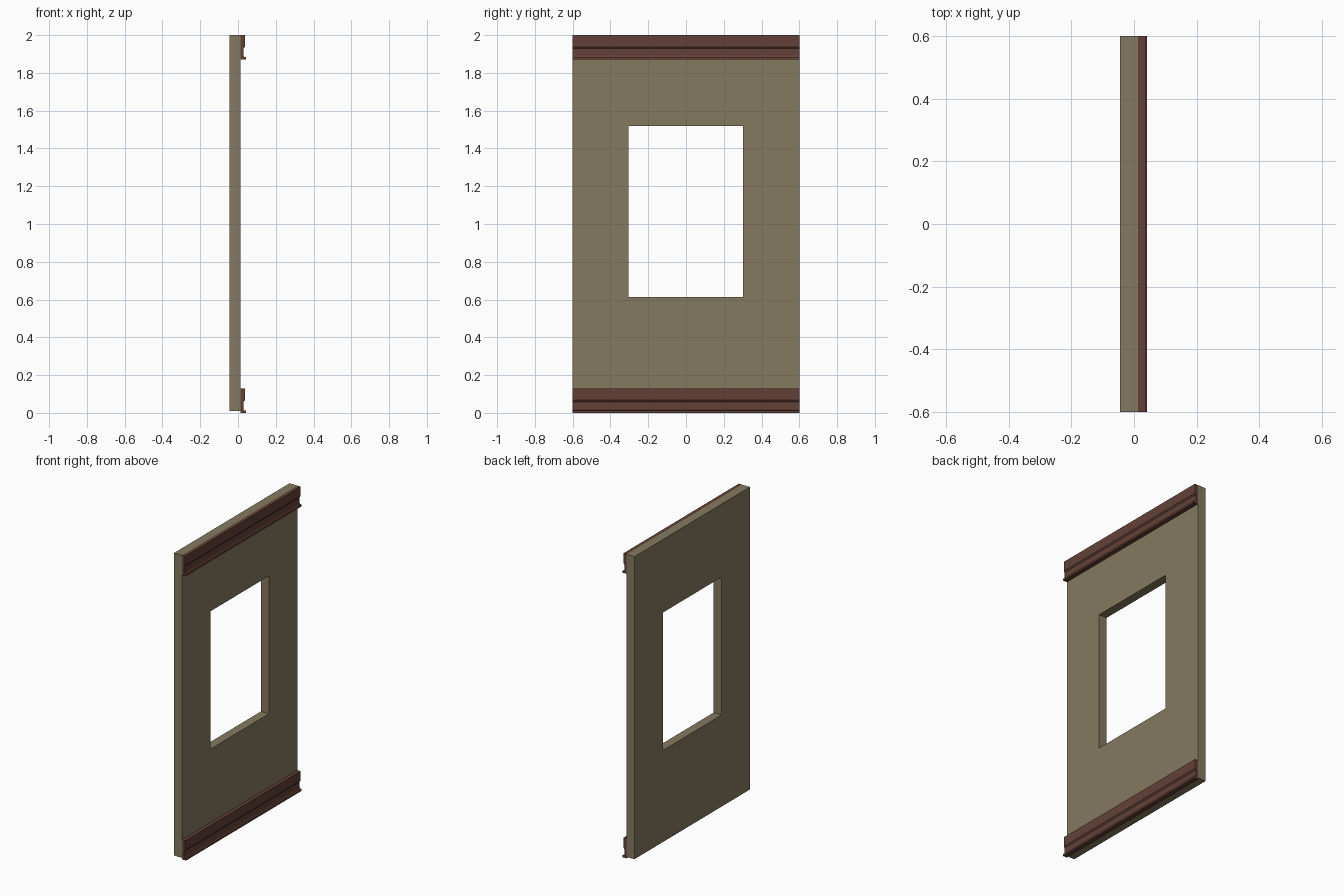
import bpy, bmesh

if "Cube" in bpy.data.objects:
    bpy.data.objects.remove(bpy.data.objects["Cube"])


def material(name, rgb):
    m = bpy.data.materials.new(name)
    m.diffuse_color = (*rgb, 1.0)
    m.use_nodes = True
    m.node_tree.nodes["Principled BSDF"].inputs["Base Color"].default_value = m.diffuse_color
    return m


plaster = material("olive plaster", (0.235, 0.195, 0.115))
wood = material("red brown wood", (0.125, 0.053, 0.037))


def extrude(name, points, offset, mat):
    """Make a solid by sweeping a closed outline along an offset."""
    bm = bmesh.new()
    face = bm.faces.new([bm.verts.new(p) for p in points])
    geo = bmesh.ops.extrude_face_region(bm, geom=[face])["geom"]
    verts = [g for g in geo if isinstance(g, bmesh.types.BMVert)]
    bmesh.ops.translate(bm, verts=verts, vec=offset)
    bmesh.ops.recalc_face_normals(bm, faces=bm.faces)
    mesh = bpy.data.meshes.new(name)
    bm.to_mesh(mesh)
    bm.free()
    mesh.materials.append(mat)
    ob = bpy.data.objects.new(name, mesh)
    bpy.context.collection.objects.link(ob)
    return ob


def wall_panel(name, x0, x1, y, z, hole_y, hole_z, mat):
    """Panel with a rectangular opening, made from two matching rings."""
    bm = bmesh.new()

    def ring(x, ys, zs):
        return [bm.verts.new((x, ys[a], zs[b])) for a, b in ((0, 0), (1, 0), (1, 1), (0, 1))]

    loops = [ring(x0, y, z), ring(x1, y, z), ring(x1, hole_y, hole_z), ring(x0, hole_y, hole_z)]
    for k in range(4):
        a, b = loops[k], loops[(k + 1) % 4]
        for i in range(4):
            j = (i + 1) % 4
            bm.faces.new((a[i], a[j], b[j], b[i]))
    bmesh.ops.recalc_face_normals(bm, faces=bm.faces)
    mesh = bpy.data.meshes.new(name)
    bm.to_mesh(mesh)
    bm.free()
    mesh.materials.append(mat)
    bpy.context.collection.objects.link(bpy.data.objects.new(name, mesh))


# Wall with window opening
wall_panel("wall", -0.045, 0.013, (-0.6, 0.6), (0.01, 2.0),
           (-0.305, 0.302), (0.613, 1.519), plaster)

# Moulded rails: flat upper band, recessed middle, projecting bottom lip
PROFILE = [(0.013, 0.0), (0.042, 0.0), (0.042, 0.012), (0.032, 0.014), (0.029, 0.02),
           (0.029, 0.058), (0.036, 0.067), (0.036, 0.129), (0.013, 0.129)]
for name, base in (("bottom_rail", 0.0), ("top_rail", 1.871)):
    extrude(name, [(x, -0.6, base + z) for x, z in PROFILE], (0, 1.2, 0), wood)
